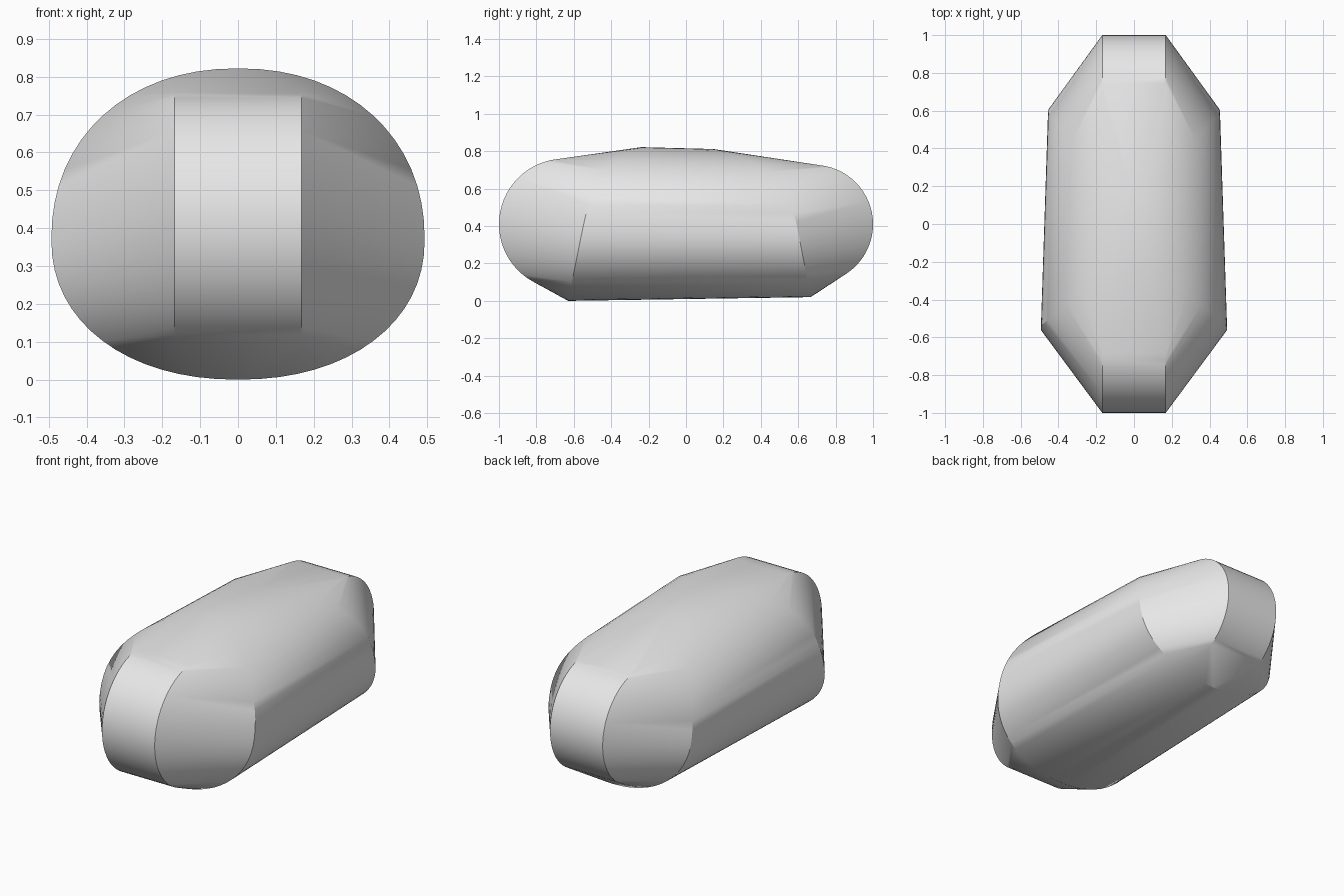
import bpy, bmesh, math

old = bpy.data.objects.get("Cube")
if old:
    bpy.data.objects.remove(old, do_unlink=True)

STEPS = 64


def power(value, exponent):
    return math.copysign(abs(value) ** exponent, value)


def end_disc(bm, y, z, radius, half_width):
    """Rounded nose or tail: a short cylinder lying across the body."""
    for side in (-1, 1):
        for i in range(STEPS):
            a = math.tau * i / STEPS
            bm.verts.new((side * half_width, y + radius * math.cos(a), z + radius * math.sin(a)))


def body_ring(bm, half_width, bottom, middle, top, y_base, lean, curl):
    """Oval rim that leans inward and curls towards the middle near the top."""
    for i in range(STEPS):
        a = math.tau * i / STEPS
        x = half_width * power(math.cos(a), 0.93)
        s = power(math.sin(a), 0.93)
        z = middle + s * (top - middle if s > 0 else middle - bottom)
        y = y_base + lean * z + curl * (z / top) ** 8
        bm.verts.new((x, y, z))


# Hull stretched over the two end discs and the two oval rims
bm = bmesh.new()
end_disc(bm, -0.65, 0.41, 0.35, 0.168)
end_disc(bm, 0.683, 0.41, 0.317, 0.168)
body_ring(bm, 0.493, 0.0, 0.37, 0.822, -0.63, 0.2, 0.226)
body_ring(bm, 0.455, 0.02, 0.37, 0.812, 0.67, -0.19, -0.37)
hull = bmesh.ops.convex_hull(bm, input=bm.verts[:])
unused = {v for v in hull["geom_interior"] + hull["geom_unused"]
          if isinstance(v, bmesh.types.BMVert)}
bmesh.ops.delete(bm, geom=list(unused), context="VERTS")
bmesh.ops.dissolve_limit(bm, angle_limit=math.radians(0.1), verts=bm.verts[:], edges=bm.edges[:])
bmesh.ops.recalc_face_normals(bm, faces=bm.faces[:])
mesh = bpy.data.meshes.new("body_shell")
bm.to_mesh(mesh)
bm.free()

body = bpy.data.objects.new("body_shell", mesh)
bpy.context.collection.objects.link(body)

# Plain grey surface
grey = bpy.data.materials.new("light_grey")
grey.use_nodes = True
colour = (0.8, 0.8, 0.8, 1)
grey.diffuse_color = colour
grey.node_tree.nodes["Principled BSDF"].inputs["Base Color"].default_value = colour
mesh.materials.append(grey)

# Smooth shading with crisp rims
bpy.ops.object.select_all(action="DESELECT")
body.select_set(True)
bpy.context.view_layer.objects.active = body
bpy.ops.object.shade_smooth_by_angle(angle=math.radians(30))
